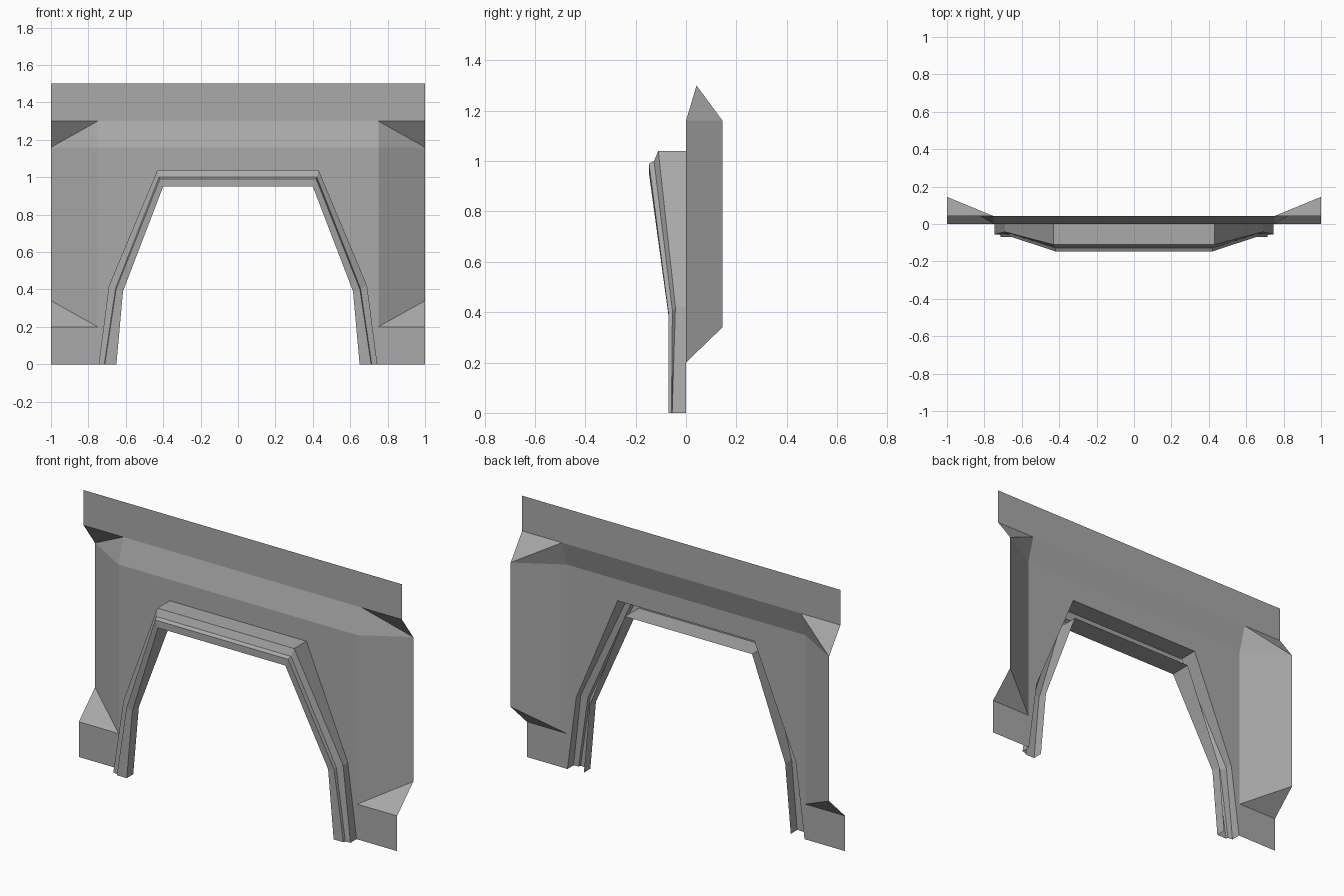
import bpy

cube = bpy.data.objects.get("Cube")
if cube:
    bpy.data.objects.remove(cube, do_unlink=True)

# One plain grey for the whole gateway
grey = bpy.data.materials.new("plain grey")
grey.use_nodes = True
colour = (0.4, 0.4, 0.4, 1)
grey.diffuse_color = colour
grey.node_tree.nodes["Principled BSDF"].inputs["Base Color"].default_value = colour


def half_sheet(name, faces):
    """Make a sheet from faces on the +x half and mirror it across x = 0."""
    points = list(dict.fromkeys(p for face in faces for p in face))
    mesh = bpy.data.meshes.new(name)
    mesh.from_pydata(points, [], [[points.index(p) for p in face] for face in faces])
    mesh.materials.append(grey)
    obj = bpy.data.objects.new(name, mesh)
    bpy.context.collection.objects.link(obj)
    mirror = obj.modifiers.new("mirror", "MIRROR")
    mirror.use_clip = True
    return obj


def arch(foot, knee, shoulder):
    """Half an arch outline, from the foot to the middle of the lintel."""
    return [foot, knee, shoulder, (0, shoulder[1], shoulder[2])]


# Opening in the wall
opening = arch((0.745, 0, 0), (0.69, 0, 0.42), (0.43, 0, 1.04))
foot, knee, shoulder, crown = opening

# Key corners of the wall
side, edge = 0.75, 1.0
wall_low, wall_high, wall_mid = (side, 0, 0.2), (side, 0, 1.16), (0, 0, 1.16)
block_low, block_high = (edge, 0, 0), (edge, 0, 0.2)
wing_low, wing_high = (edge, 0.145, 0.34), (edge, 0.145, 1.16)
ridge_mid, ridge_side, ridge_edge = [(x, 0.042, 1.3) for x in (0, side, edge)]
top_mid, top_edge = [(x, 0.042, 1.5) for x in (0, edge)]

half_sheet("wall", [
    (foot, wall_low, wall_high, knee),
    (knee, wall_high, shoulder),
    (shoulder, wall_high, wall_mid, crown),
])
half_sheet("foot_blocks", [(foot, block_low, block_high, wall_low)])
half_sheet("side_wings", [
    (wall_low, block_high, wing_low),
    (wall_low, wing_low, wing_high, wall_high),
    (wall_high, wing_high, ridge_side),
    (wing_high, ridge_edge, ridge_side),
])
half_sheet("sloped_band", [(wall_mid, wall_high, ridge_side, ridge_mid)])
half_sheet("top_band", [(ridge_mid, ridge_side, ridge_edge, top_edge, top_mid)])

# Stepped arch trim, outermost outline to the inner reveal
outlines = [
    opening,
    arch((0.745, -0.055, 0), (0.69, -0.042, 0.42), (0.43, -0.11, 1.04)),
    arch((0.715, -0.058, 0), (0.655, -0.054, 0.405), (0.422, -0.127, 1.0)),
    arch((0.712, -0.07, 0), (0.652, -0.07, 0.4), (0.418, -0.147, 0.99)),
    arch((0.65, -0.07, 0), (0.615, -0.07, 0.39), (0.4, -0.147, 0.95)),
    arch((0.65, -0.012, 0), (0.615, -0.012, 0.39), (0.4, -0.022, 0.95)),
]
half_sheet("arch_trim", [
    (outer[i], outer[i + 1], inner[i + 1], inner[i])
    for outer, inner in zip(outlines, outlines[1:])
    for i in range(len(outer) - 1)
])
